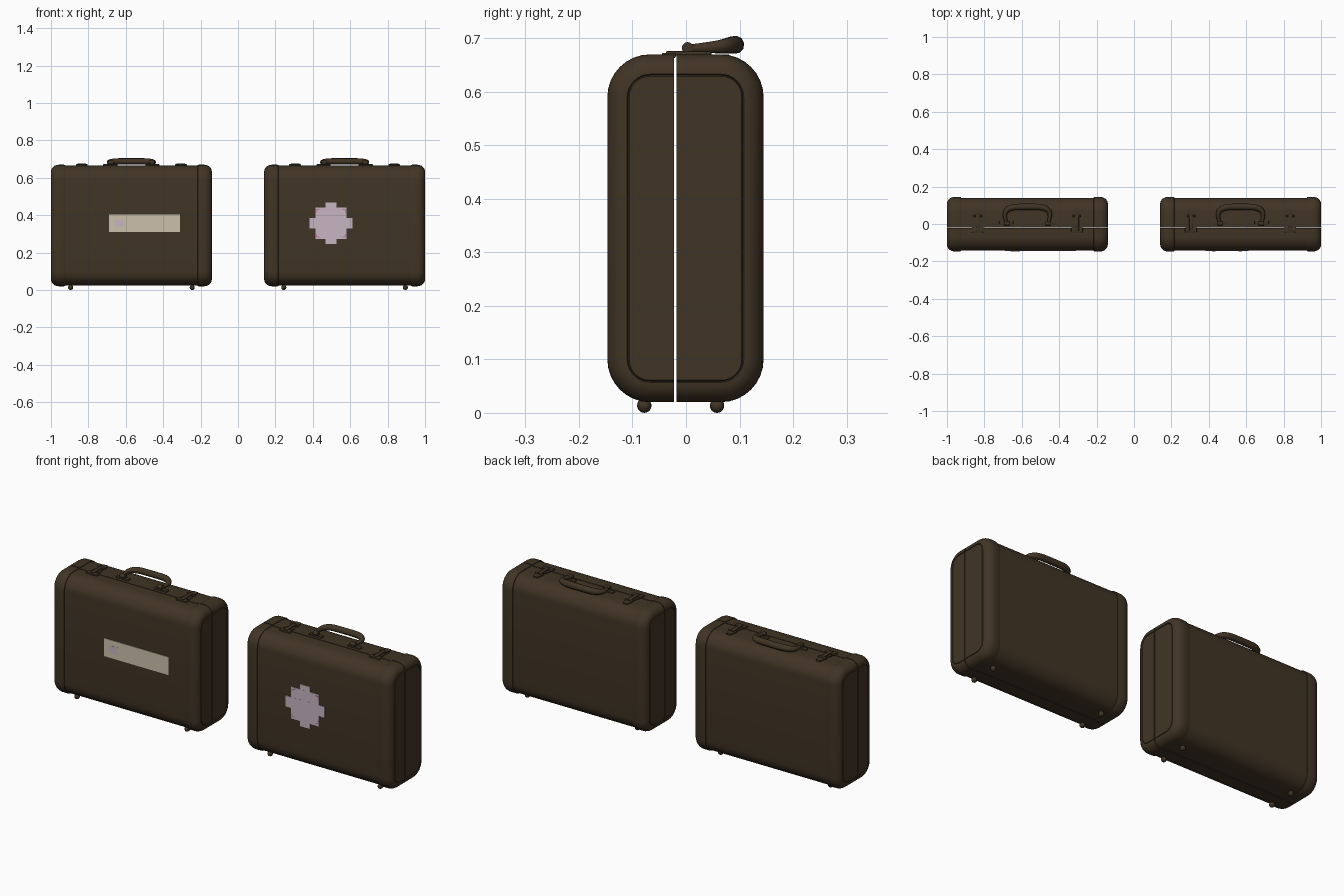
import bpy, bmesh, math
from mathutils import Vector

old = bpy.data.objects.get("Cube")
if old:
    bpy.data.objects.remove(old, do_unlink=True)


def material(name, rgb):
    m = bpy.data.materials.new(name)
    m.use_nodes = True
    m.diffuse_color = (*rgb, 1)
    m.node_tree.nodes["Principled BSDF"].inputs["Base Color"].default_value = (*rgb, 1)
    return m


LEATHER = material("dark brown leather", (0.052, 0.034, 0.018))
CREAM = material("cream paper", (0.60, 0.53, 0.41))
LILAC = material("pale lilac", (0.57, 0.46, 0.54))
PINK = material("pink", (0.50, 0.20, 0.36))

Y0, Y1, Z0, Z1, RADIUS = -0.147, 0.145, 0.02, 0.67, 0.08
HALF, SEAM, GAP = 0.43, -0.02, 0.002
FRONT = Y0 + 0.005


def finish(bm, name, mat, smooth=True):
    bmesh.ops.recalc_face_normals(bm, faces=bm.faces)
    mesh = bpy.data.meshes.new(name)
    bm.to_mesh(mesh)
    bm.free()
    mesh.materials.append(mat)
    ob = bpy.data.objects.new(name, mesh)
    bpy.context.collection.objects.link(ob)
    bpy.ops.object.select_all(action="DESELECT")
    ob.select_set(True)
    bpy.context.view_layer.objects.active = ob
    if smooth:
        bpy.ops.object.shade_smooth_by_angle(angle=math.radians(35))
    return ob


def ring(bm, x, inset):
    # rounded rectangle across the case
    r = max(RADIUS - inset, 0.03)
    verts = []
    corners = ((Y1, Z1, 0), (Y0, Z1, 1), (Y0, Z0, 2), (Y1, Z0, 3))
    for y, z, k in corners:
        sy, sz = (1 if y > 0 else -1), (1 if z == Z1 else -1)
        cy, cz = y - sy * (inset + r), z - sz * (inset + r)
        for i in range(9):
            a = math.pi / 2 * (k + i / 8)
            verts.append(bm.verts.new((x, cy + r * math.cos(a), cz + r * math.sin(a))))
    return verts


def shell(cx, prefix):
    # end cap section: grooved panel, rounded rim, step down to the middle
    cap = [(HALF, 0.041), (HALF - 0.004, 0.039), (HALF, 0.037)]
    for i in range(1, 9):
        a = math.pi / 2 * i / 8
        cap.append((HALF - 0.042 * (1 - math.cos(a)), 0.037 * (1 - math.sin(a))))
    cap += [(0.36, 0), (0.355, 0.002), (0.354, 0.005)]
    stations = [(-x, n) for x, n in cap] + cap[::-1]
    for side, name in ((-1, "front_half"), (1, "back_half")):
        bm = bmesh.new()
        rings = [ring(bm, cx + x, n) for x, n in stations]
        for a, b in zip(rings, rings[1:]):
            for i in range(len(a)):
                j = (i + 1) % len(a)
                bm.faces.new((a[i], a[j], b[j], b[i]))
        bm.faces.new(rings[0])
        bm.faces.new(rings[-1])
        cut = bmesh.ops.bisect_plane(
            bm, geom=bm.verts[:] + bm.edges[:] + bm.faces[:],
            plane_co=(0, SEAM + side * GAP, 0), plane_no=(0, -side, 0), clear_outer=True)
        edges = [e for e in cut["geom_cut"] if isinstance(e, bmesh.types.BMEdge)]
        bmesh.ops.contextual_create(bm, geom=edges)
        finish(bm, prefix + name, LEATHER)


def box(name, centre, size, mat=LEATHER, bevel=0.0):
    bm = bmesh.new()
    bmesh.ops.create_cube(bm, size=1)
    for v in bm.verts:
        v.co = Vector(centre) + v.co * Vector(size)
    if bevel:
        bmesh.ops.bevel(bm, geom=bm.edges[:], offset=bevel, segments=2, affect="EDGES", profile=0.5)
    return finish(bm, name, mat, bool(bevel))


def plate(name, outline, z, height, mat=LEATHER):
    # flat outline in x, y raised to a thin plate
    bm = bmesh.new()
    face = bm.faces.new([bm.verts.new((x, y, z)) for x, y in outline])
    top = bmesh.ops.extrude_face_region(bm, geom=[face])["geom"]
    for v in top:
        if isinstance(v, bmesh.types.BMVert):
            v.co.z += height
    return finish(bm, name, mat, False)


def ball(name, centre, r):
    bm = bmesh.new()
    bmesh.ops.create_uvsphere(bm, u_segments=16, v_segments=10, radius=r)
    bmesh.ops.translate(bm, verts=bm.verts, vec=centre)
    finish(bm, name, LEATHER)


def rod(name, x, y, z, length, r):
    bm = bmesh.new()
    bmesh.ops.create_cone(bm, cap_ends=True, segments=12, radius1=r, radius2=r, depth=length)
    for v in bm.verts:
        v.co = Vector((x + v.co.z, y + v.co.x, z + v.co.y))
    finish(bm, name, LEATHER)


def handle(cx, prefix):
    half = [(0.11, 0.004, 0.681, 0.45), (0.122, 0.035, 0.682, 0.6), (0.118, 0.07, 0.685, 0.8),
            (0.085, 0.09, 0.688, 1), (0.03, 0.092, 0.688, 1)]
    path = [(-x, y, z, r) for x, y, z, r in half] + half[::-1]
    data = bpy.data.curves.new(prefix + "handle", "CURVE")
    data.dimensions = "3D"
    data.bevel_depth, data.bevel_resolution, data.use_fill_caps = 0.017, 3, True
    s = data.splines.new("NURBS")
    s.points.add(len(path) - 1)
    for p, (x, y, z, r) in zip(s.points, path):
        p.co, p.radius = (cx + x, y, z, 1), r
    s.order_u, s.use_endpoint_u, s.resolution_u = 3, True, 5
    data.materials.append(LEATHER)
    ob = bpy.data.objects.new(prefix + "handle", data)
    bpy.context.collection.objects.link(ob)
    bpy.ops.object.select_all(action="DESELECT")
    ob.select_set(True)
    bpy.context.view_layer.objects.active = ob
    bpy.ops.object.convert(target="MESH")
    bpy.ops.object.shade_smooth_by_angle(angle=math.radians(40))


def latch(x, prefix):
    # tapered hasp on the back half, catch on the front half
    taper = [(0.012, 0.08), (0.02, 0.05), (0.016, 0.03), (0.026, -0.012)]
    outline = [(x - w, y) for w, y in taper] + [(x + w, y) for w, y in taper[::-1]]
    plate(prefix + "latch_hasp", outline, 0.662, 0.008)
    box(prefix + "latch_catch", (x, -0.032, 0.668), (0.062, 0.026, 0.01), bevel=0.003)
    box(prefix + "latch_lever", (x, 0.005, 0.672), (0.02, 0.085, 0.008), bevel=0.002)
    rod(prefix + "latch_hinge", x, 0.042, 0.671, 0.045, 0.005)


def suitcase(cx, prefix):
    shell(cx, prefix)
    handle(cx, prefix)
    for sx, side in ((-1, "right_"), (1, "left_")):
        latch(cx + sx * 0.265, prefix + side)
        box(prefix + side + "handle_bracket", (cx + sx * 0.113, 0.008, 0.668),
            (0.075, 0.022, 0.01), bevel=0.003)
        rod(prefix + side + "handle_eye", cx + sx * 0.11, 0.003, 0.682, 0.028, 0.011)
        for y, end in ((-0.078, "front_foot"), (0.058, "back_foot")):
            ball(prefix + side + end, (cx + sx * 0.325, y, 0.0135), 0.0135)


suitcase(-0.57, "first_")
suitcase(0.57, "second_")

# paper strip on the first case
box("paper_label", (-0.5, FRONT - 0.001, 0.357), (0.38, 0.004, 0.096), CREAM)
box("paper_label_mark", (-0.635, FRONT - 0.0025, 0.357), (0.05, 0.003, 0.035), LILAC)

# stepped round sticker on the second case
for i, (w, h) in enumerate(((0.058, 0.224), (0.166, 0.17), (0.23, 0.058))):
    box("sticker_step", (0.497, FRONT - 0.001 - i * 0.0002, 0.357), (w, 0.004, h), LILAC)
for sx in (-1, 1):
    for sz in (-1, 1):
        x, z = 0.497 + sx * 0.07, 0.357 + sz * 0.073
        box("sticker_corner", (x, FRONT - 0.003, z), (0.018, 0.002, 0.005), PINK)
        box("sticker_corner", (x + sx * 0.007, FRONT - 0.003, z - sz * 0.008), (0.005, 0.002, 0.016), PINK)
